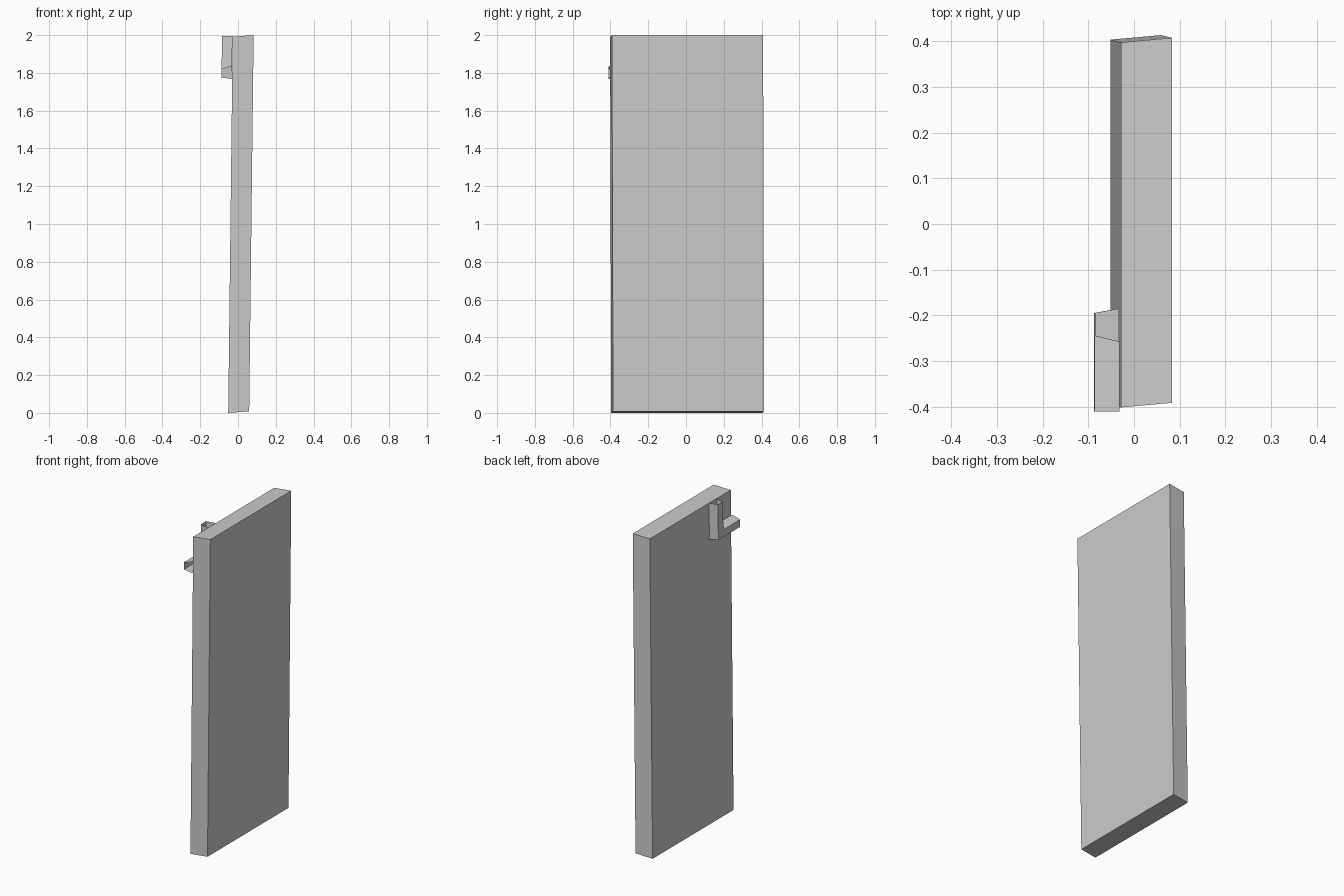
import bpy, bmesh
from mathutils import Matrix

if "Cube" in bpy.data.objects:
    bpy.data.objects.remove(bpy.data.objects["Cube"])


def finish(bm, name):
    bmesh.ops.recalc_face_normals(bm, faces=bm.faces)
    me = bpy.data.meshes.new(name)
    bm.to_mesh(me)
    bm.free()
    ob = bpy.data.objects.new(name, me)
    bpy.context.collection.objects.link(ob)
    return ob


# door slab: a box, slightly skewed so it leans to +x
bm = bmesh.new()
bmesh.ops.create_cube(bm, size=1, matrix=Matrix.Diagonal((0.111, 0.80, 1.992, 1)))
skew = Matrix(((1, 0, 0.0118, 0.0155),
               (0.09, 1, -0.003, 0.006),
               (0.07, 0, 1, 1.0),
               (0, 0, 0, 1)))
bmesh.ops.transform(bm, matrix=skew, verts=bm.verts)
finish(bm, "door_panel")

# L-shaped handle: tapered channel with open ends, swept down then to -y
TOP, END = 1.995, -0.411
rails = [(-0.032, -0.185, 1.768),   # x, y of upright, z of arm
         (-0.087, -0.195, 1.775),
         (-0.087, -0.245, 1.82),
         (-0.032, -0.258, 1.835)]
bm = bmesh.new()
rows = []
for x, y, z in rails:
    path = ((y, TOP), (y, z), (END, z))
    rows.append([bm.verts.new((x + 0.0118 * (pz - 1.8), py, pz)) for py, pz in path])
for a, b in zip(rows, rows[1:]):
    for i in range(2):
        bm.faces.new((a[i], a[i + 1], b[i + 1], b[i]))
finish(bm, "handle")
